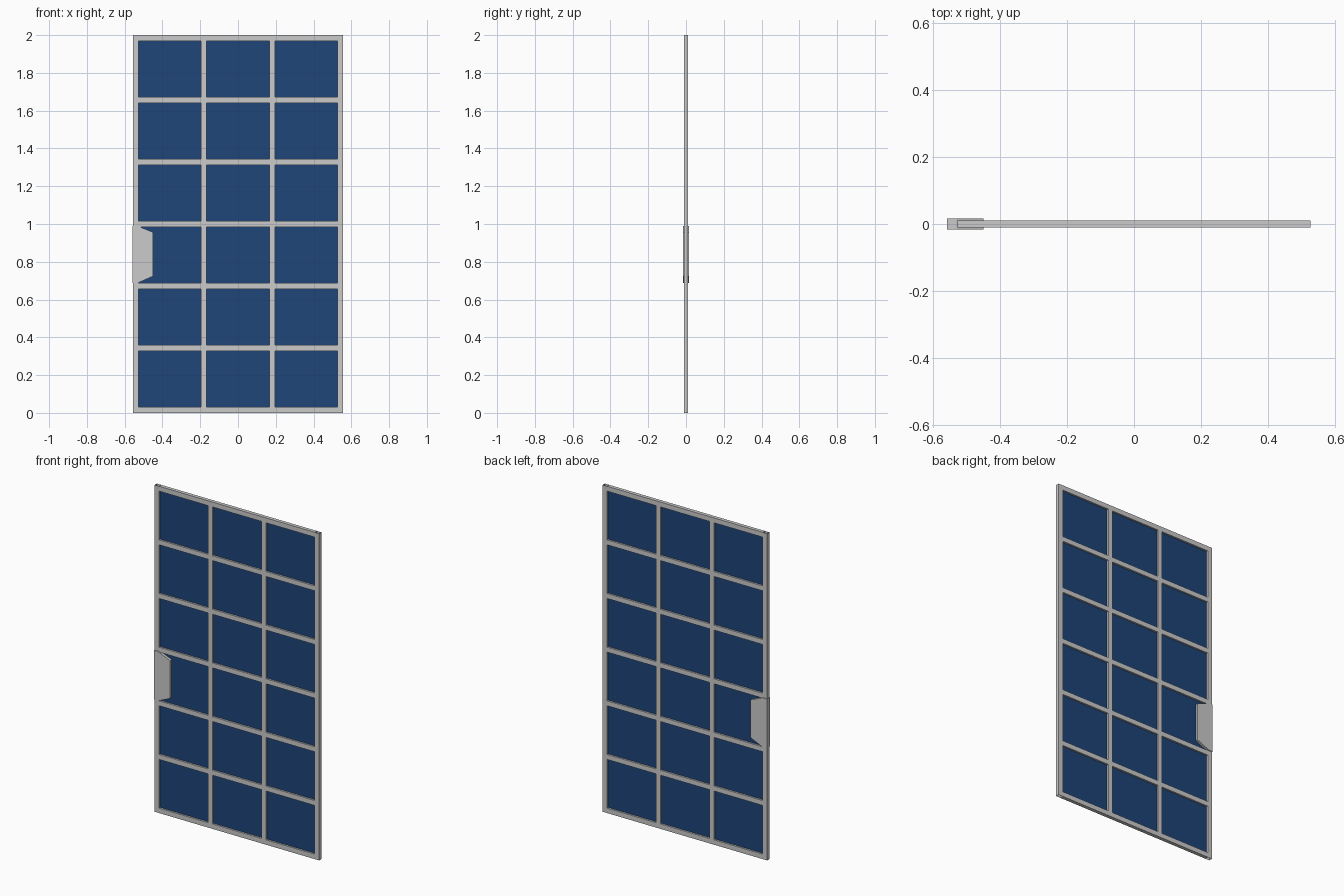
import bpy, bmesh

if "Cube" in bpy.data.objects:
    bpy.data.objects.remove(bpy.data.objects["Cube"])

W, H, B = 0.557, 2.0, 0.03      # half width, height, bar width
D = 0.011                       # half depth of the bars
COLS, ROWS = 3, 6
PITCH_X = (2 * W - B) / COLS
PITCH_Z = (H - B) / ROWS


def prism(name, profile, axis, lo, hi, caps=True):
    """Extrude a closed 2D profile along an axis ('x', 'y' or 'z')."""
    place = {'x': lambda a, b, t: (t, a, b),
             'y': lambda a, b, t: (a, t, b),
             'z': lambda a, b, t: (a, b, t)}[axis]
    bm = bmesh.new()
    rings = [[bm.verts.new(place(a, b, t)) for a, b in profile] for t in (lo, hi)]
    n = len(profile)
    for i in range(n):
        j = (i + 1) % n
        bm.faces.new((rings[0][i], rings[0][j], rings[1][j], rings[1][i]))
    ends = [bm.faces.new(r) for r in rings]
    bmesh.ops.recalc_face_normals(bm, faces=bm.faces[:])
    if not caps:
        bmesh.ops.delete(bm, geom=ends, context='FACES_ONLY')
    mesh = bpy.data.meshes.new(name)
    bm.to_mesh(mesh)
    bm.free()
    ob = bpy.data.objects.new(name, mesh)
    bpy.context.collection.objects.link(ob)
    return ob


def rect(a0, a1, b0, b1):
    return [(a0, b0), (a1, b0), (a1, b1), (a0, b1)]


# Upright bars: outer stiles and inner mullions, open-ended
for i in range(COLS + 1):
    x = -W + B / 2 + i * PITCH_X
    inner = 0 < i < COLS
    z0, z1 = (B, H - B) if inner else (0, H)
    prism("mullion" if inner else "side_stile",
          rect(x - B / 2, x + B / 2, -D, D), 'z', z0, z1, caps=False)

# Horizontal bars: top and bottom rails and the glazing bars between
for i in range(ROWS + 1):
    z = B / 2 + i * PITCH_Z
    prism("glazing_bar" if 0 < i < ROWS else "end_rail",
          rect(-D, D, z - B / 2, z + B / 2), 'x', -W + B, W - B, caps=False)

# Lock plate wrapped around the left stile
prism("lock_plate",
      [(-W - 0.001, 0.688), (-0.53, 0.688), (-0.449, 0.724),
       (-0.449, 0.956), (-0.53, 0.989), (-W - 0.001, 0.989)],
      'y', -0.016, 0.016)

# Blue glass sheet
glass = bpy.data.materials.new("blue_glass")
glass.diffuse_color = (0.013, 0.058, 0.19, 1)
glass.use_nodes = True
glass.node_tree.nodes["Principled BSDF"].inputs["Base Color"].default_value = glass.diffuse_color
mesh = bpy.data.meshes.new("glass_pane")
mesh.from_pydata([(a, 0, b) for a, b in rect(-W + B, W - B, B, H - B)], [], [(0, 1, 2, 3)])
pane = bpy.data.objects.new("glass_pane", mesh)
bpy.context.collection.objects.link(pane)
mesh.materials.append(glass)
